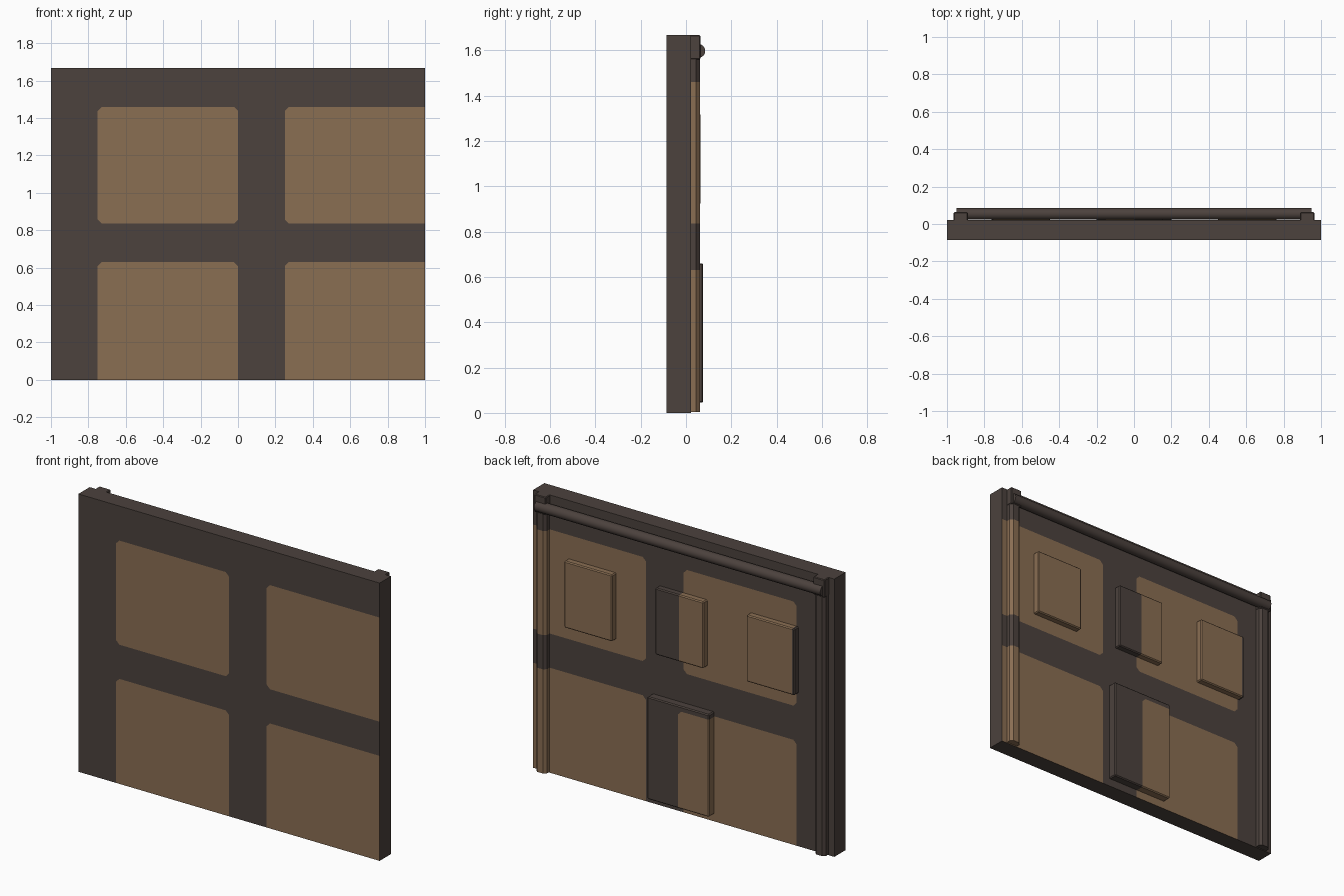
import bpy, bmesh, math
from mathutils import Vector, Matrix

if "Cube" in bpy.data.objects:
    bpy.data.objects.remove(bpy.data.objects["Cube"])

def mat(name, col):
    m = bpy.data.materials.new(name)
    m.diffuse_color = (*col, 1)
    m.use_nodes = True
    m.node_tree.nodes["Principled BSDF"].inputs["Base Color"].default_value = m.diffuse_color
    return m

DARK = mat("dark_brown", (0.072, 0.054, 0.047))
TAN = mat("tan_wood", (0.255, 0.156, 0.086))

# painted squares: two columns by two rows
COLS = [(-0.75, 0.0), (0.25, 1.0)]
ROWS = [(0.0, 0.63), (0.835, 1.46)]
R = 0.022   # clipped corner of each square

def cut(bm, co, no, keep=lambda f: True):
    faces = [f for f in bm.faces if keep(f)]
    if faces:
        edges = {e for f in faces for e in f.edges}
        verts = {v for f in faces for v in f.verts}
        bmesh.ops.bisect_plane(bm, geom=list(verts) + list(edges) + faces,
                               plane_co=co, plane_no=no, dist=1e-5)

def paint(bm, flat_only=False):
    """Cut the pattern into the mesh and colour faces by x and z."""
    corners = [(-0.75, 0.63, 1, -1), (0, 0.63, -1, -1), (0.25, 0.63, 1, -1)]
    for z, s in ((0.835, 1), (1.46, -1)):
        corners += [(-0.75, z, 1, s), (0, z, -1, s), (0.25, z, 1, s)]
    for x in (-0.75, 0.0, 0.25, -0.75 + R, -R, 0.25 + R):
        cut(bm, (x, 0, 0), (1, 0, 0))
    for z in (0.63, 0.835, 1.46, 0.63 - R, 0.835 + R, 1.46 - R):
        cut(bm, (0, 0, z), (0, 0, 1))
    def in_corner(f, c):
        p = f.calc_center_median()
        return 0 < (p.x - c[0]) * c[2] < R and 0 < (p.z - c[1]) * c[3] < R
    for c in corners:
        cut(bm, (c[0] + c[2] * R / 2, 0, c[1] + c[3] * R / 2), (c[2], 0, c[3]),
            lambda f: in_corner(f, c))
    bm.normal_update()
    for f in bm.faces:
        p = f.calc_center_median()
        inside = any(a < p.x < b for a, b in COLS) and any(a < p.z < b for a, b in ROWS)
        for c in corners:
            if in_corner(f, c) and (p.x - c[0]) * c[2] + (p.z - c[1]) * c[3] < R:
                inside = False
        if flat_only and abs(f.normal.y) < 0.5:
            inside = False
        f.material_index = int(inside)

def finish(name, bm, flat_only=False):
    bmesh.ops.recalc_face_normals(bm, faces=bm.faces)
    paint(bm, flat_only)
    me = bpy.data.meshes.new(name)
    bm.to_mesh(me)
    bm.free()
    me.materials.append(DARK)
    me.materials.append(TAN)
    ob = bpy.data.objects.new(name, me)
    bpy.context.collection.objects.link(ob)
    return ob

def box(name, x, y, z, bevel=0, flat_only=False):
    bm = bmesh.new()
    size = Vector((x[1] - x[0], y[1] - y[0], z[1] - z[0]))
    mid = Vector((sum(x), sum(y), sum(z))) / 2
    bmesh.ops.create_cube(bm, size=1, matrix=Matrix.Translation(mid) @ Matrix.Diagonal((*size, 1)))
    if bevel:
        bmesh.ops.bevel(bm, geom=bm.edges[:], offset=bevel, segments=1, affect='EDGES')
    return finish(name, bm, flat_only)

# main slab, edges stay dark
box("wall_slab", (-1, 1), (-0.085, 0.022), (0, 1.667), flat_only=True)

# vertical posts with chamfered backs, and the blocks that hold the rail
for side, s in (("left", -1), ("right", 1)):
    bm = bmesh.new()
    prof = [(-0.036, 0.02), (0.036, 0.02), (0.036, 0.045), (0.02, 0.061), (-0.02, 0.061), (-0.036, 0.045)]
    face = bm.faces.new([bm.verts.new((s * 0.926 + x, y, 0.005)) for x, y in prof])
    ext = bmesh.ops.extrude_face_region(bm, geom=[face])["geom"]
    bmesh.ops.translate(bm, vec=(0, 0, 1.56), verts=[v for v in ext if isinstance(v, bmesh.types.BMVert)])
    finish(side + "_post", bm)
    xs = sorted((s * 0.888, s * 0.964))
    box(side + "_rail_block", xs, (0.018, 0.063), (1.56, 1.667), 0.004)

# round rail across the back
bm = bmesh.new()
bmesh.ops.create_cone(bm, cap_ends=True, segments=16, radius1=0.031, radius2=0.031, depth=1.9,
                      matrix=Matrix.Translation((0, 0.054, 1.597)) @ Matrix.Rotation(math.pi / 2, 4, 'Y'))
rail = finish("top_rail", bm)
bpy.context.view_layer.objects.active = rail
rail.select_set(True)
bpy.ops.object.shade_smooth_by_angle(angle=math.radians(40))

# raised plates on the back
for i, x in enumerate((-0.605, 0.0, 0.605)):
    box(f"upper_plate_{i + 1}", (x - 0.16, x + 0.16), (0.021, 0.065), (0.92, 1.32), 0.006)
box("lower_plate", (-0.205, 0.205), (0.021, 0.076), (0.045, 0.66), 0.006)
